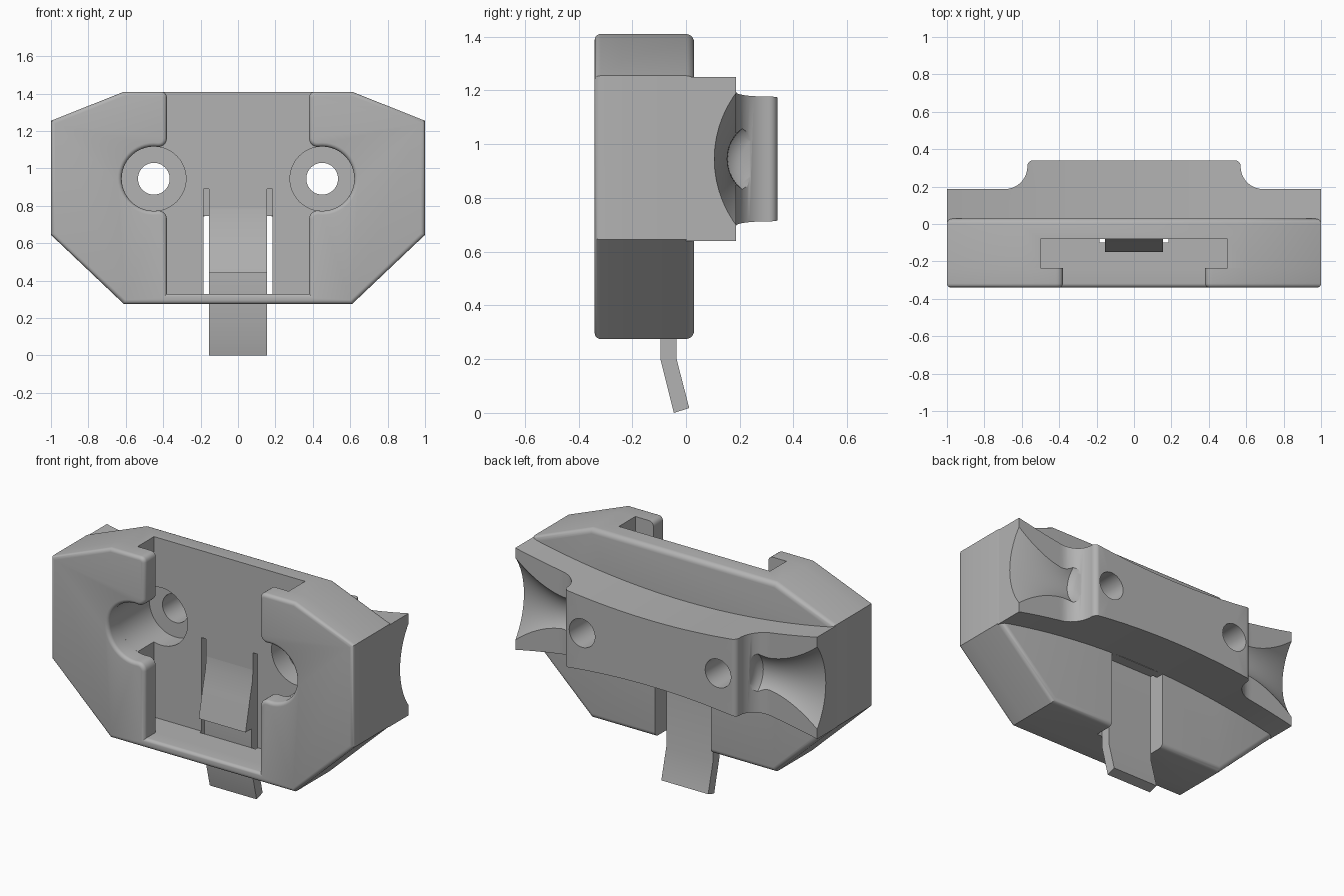
import bpy, bmesh, math
from mathutils import Vector

cube = bpy.data.objects.get("Cube")
if cube:
    bpy.data.objects.remove(cube, do_unlink=True)

GREY = (0.45, 0.45, 0.45, 1)
mat = bpy.data.materials.new("plain grey")
mat.use_nodes = True
mat.diffuse_color = GREY
mat.node_tree.nodes["Principled BSDF"].inputs["Base Color"].default_value = GREY

HOLE_X, HOLE_Z = 0.45, 0.945


def finish(bm, name):
    bmesh.ops.recalc_face_normals(bm, faces=bm.faces)
    mesh = bpy.data.meshes.new(name)
    bm.to_mesh(mesh)
    bm.free()
    mesh.materials.append(mat)
    obj = bpy.data.objects.new(name, mesh)
    bpy.context.collection.objects.link(obj)
    return obj


def prism(name, pts, axis, lo, hi, round_at=None, radius=0.03):
    """Extrude a 2D profile along an axis; optionally round one rim."""
    def place(p, h):
        c = list(p)
        c.insert(axis, h)
        return Vector(c)
    bm = bmesh.new()
    face = bm.faces.new([bm.verts.new(place(p, lo)) for p in pts])
    out = bmesh.ops.extrude_face_region(bm, geom=[face])
    shift = place((0, 0), hi - lo)
    for v in out["geom"]:
        if isinstance(v, bmesh.types.BMVert):
            v.co += shift
    bmesh.ops.recalc_face_normals(bm, faces=bm.faces)
    if round_at is not None:
        rim = [e for e in bm.edges if all(abs(v.co[axis] - round_at) < 1e-5 for v in e.verts)]
        bmesh.ops.bevel(bm, geom=rim, offset=radius, segments=5, profile=0.5, affect="EDGES")
    return finish(bm, name)


def box(name, x0, x1, y0, y1, z0, z1):
    return prism(name, [(x0, z0), (x1, z0), (x1, z1), (x0, z1)], 1, y0, y1)


def arc(cx, cy, r, a0, a1, n=12):
    angles = [math.radians(a0 + (a1 - a0) * i / n) for i in range(n + 1)]
    return [(cx + r * math.cos(a), cy + r * math.sin(a)) for a in angles]


def mirrored(half):
    return half + [(-x, y) for x, y in reversed(half)]


def cut(obj, cutter, operation="DIFFERENCE"):
    cutter.hide_render = True
    mod = obj.modifiers.new("cut", "BOOLEAN")
    mod.operation, mod.solver, mod.object = operation, "EXACT", cutter
    bpy.context.view_layer.objects.active = obj
    bpy.ops.object.modifier_apply(modifier=mod.name)
    bpy.data.objects.remove(cutter, do_unlink=True)


def cut_screw_holes(obj):
    for side in (-1, 1):
        for r, y0, y1 in ((0.172, -0.5, 0.05), (0.085, -0.4, 0.5)):
            circle = arc(side * HOLE_X, HOLE_Z, r, 0, 360, 48)[:-1]
            cut(obj, prism("hole_cutter", circle, 1, y0, y1))


# Main body with the wide pocket, rear notch and spring slots
outline = [(0.61, 1.41), (1, 1.255), (1, 0.645), (0.61, 0.275)]
body = prism("body", mirrored(outline), 1, -0.235, 0.03, round_at=0.03)
cut(body, box("pocket_cutter", -0.5, 0.5, -0.5, -0.08, 0.33, 1.6))
cut_screw_holes(body)
cut(body, box("notch_cutter", -0.185, 0.185, -0.1, 0.2, 0.1, 0.745))
for side in (-1, 1):
    a, b = sorted((side * 0.155, side * 0.185))
    cut(body, box("slot_cutter", a, b, -0.2, -0.02, 0.7, 0.89))

# Front lips joined by a bottom wall, with a round opening at each screw
IN, FIL, R = 0.38, 0.045, 0.172
dx = HOLE_X - (IN + FIL)
dz = math.sqrt((R + FIL) ** 2 - dx ** 2)
tilt = math.degrees(math.atan2(dz, -dx))
lip = outline[::-1]
lip += [(0.42, 1.41)] + arc(IN + 0.03, 1.38, 0.03, 90, 180, 4)
lip += arc(IN + FIL, HOLE_Z + dz, FIL, 180, 360 - (180 - tilt), 6)
lip += arc(HOLE_X, HOLE_Z, R, tilt, -tilt, 28)[1:-1]
lip += arc(IN + FIL, HOLE_Z - dz, FIL, 180 - tilt, 180, 6)
lip += [(IN, 0.33)]
prism("front_lips", mirrored(lip), 1, -0.34, -0.235, round_at=-0.34, radius=0.022)

# Rear saddle: stepped in plan, waisted in height
plan = [(0.999, 0.0), (0.999, 0.187)]
plan += arc(0.69, 0.307, 0.12, 270, 180, 10)
plan += arc(0.54, 0.31, 0.03, 0, 90, 5)
saddle = prism("rear_saddle", mirrored(plan), 2, 0.5, 1.4)
xs = [1.1 - 2.2 * i / 44 for i in range(45)]
waist = [(x, HOLE_Z + 0.197 + 0.108 * x * x) for x in xs]
waist += [(x, HOLE_Z - 0.197 - 0.108 * x * x) for x in reversed(xs)]
cut(saddle, prism("waist_cutter", waist, 1, -0.3, 0.6), "INTERSECT")
cut_screw_holes(saddle)


# Flared channel at each end of the saddle
def flared_cutter(side):
    rings = [(0.59, 0.3, 0.09), (0.6, 0.3, 0.125)]
    for i in range(15):
        x = 0.62 + 0.42 * i / 14
        t = (x - 0.62) / 0.38
        r = 0.145 + 0.27 * t * t
        rings.append((x, 0.155 - 0.05 * t * t + r, r))
    bm = bmesh.new()
    loops = [[bm.verts.new((side * x, y, z)) for y, z in arc(cy, HOLE_Z, r, 0, 360, 64)[:-1]]
             for x, cy, r in rings]
    for p, q in zip(loops, loops[1:]):
        for i in range(len(p)):
            j = (i + 1) % len(p)
            bm.faces.new((p[i], p[j], q[j], q[i]))
    bm.faces.new(loops[0])
    bm.faces.new(loops[-1])
    return finish(bm, "channel_cutter")


for side in (-1, 1):
    cut(saddle, flared_cutter(side))

# Spring latch with a ramped catch and a bent release tab
latch = [(-0.079, 0.8), (-0.085, 0.72), (-0.11, 0.62), (-0.15, 0.44), (-0.095, 0.44),
         (-0.095, 0.2), (-0.045, 0.0), (0.012, 0.018), (-0.035, 0.2), (-0.035, 0.8)]
prism("spring_latch", latch, 0, -0.155, 0.155)

# Smooth the curves, keep the creases
bpy.ops.object.select_all(action="DESELECT")
for obj in bpy.context.scene.objects:
    if obj.type == "MESH" and mat.name in obj.data.materials:
        obj.select_set(True)
        bpy.context.view_layer.objects.active = obj
bpy.ops.object.shade_smooth_by_angle(angle=math.radians(30))
